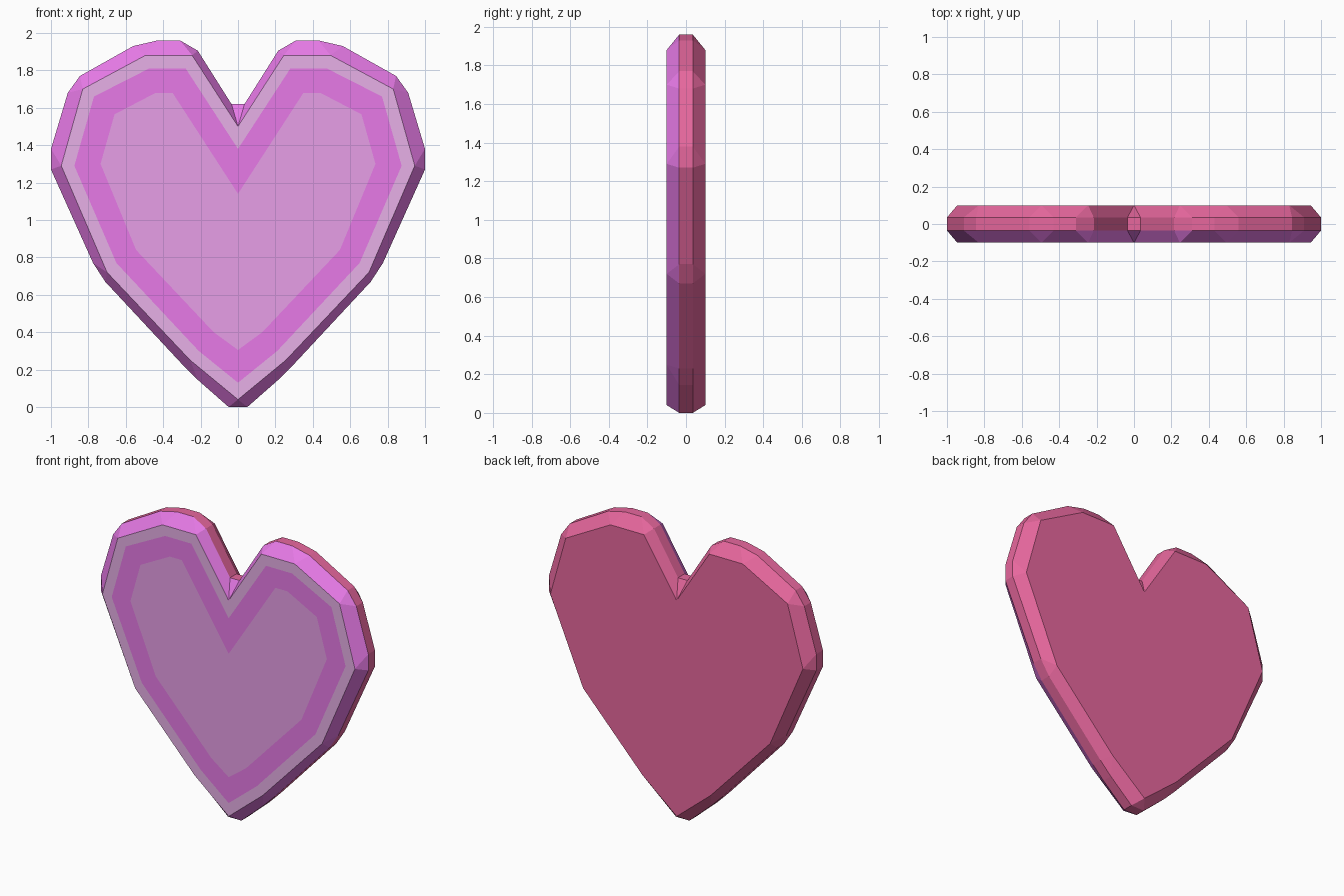
import bpy, bmesh

if "Cube" in bpy.data.objects:
    bpy.data.objects.remove(bpy.data.objects["Cube"])

def material(name, rgb):
    m = bpy.data.materials.new(name)
    m.diffuse_color = (*rgb, 1)
    m.use_nodes = True
    m.node_tree.nodes["Principled BSDF"].inputs["Base Color"].default_value = m.diffuse_color
    return m

mats = [material("rose pink", (0.8, 0.137, 0.341)),
        material("orchid", (0.8, 0.195, 0.8)),
        material("pale mauve", (0.8, 0.434, 0.8)),
        material("soft lilac", (0.8, 0.346, 0.8))]
PINK, ORCHID, PALE, LILAC = range(4)

# Right-hand halves (x, z), running from the notch down to the tip
RIM = [(0, 1.5), (.245, 1.88), (.495, 1.88), (.83, 1.70), (.945, 1.29),
       (.70, .72), (.255, .25), (0, .04)]
BAND_OUT = [(0, 1.38), (.28, 1.81), (.475, 1.81), (.77, 1.66), (.875, 1.29),
            (.65, .77), (.21, .30), (0, .13)]
BAND_IN = [(0, 1.14), (.35, 1.68), (.44, 1.68), (.66, 1.565), (.735, 1.30),
           (.545, .84), (.13, .40), (0, .305)]
# Outermost outline: every rim corner is chamfered into two points
GIRDLE = [(.035, 1.62), (.215, 1.905), (.31, 1.96), (.43, 1.96), (.56, 1.93),
          (.845, 1.77), (.91, 1.68), (1, 1.38), (1, 1.27), (.775, .77),
          (.71, .67), (.30, .23), (.215, .145), (.05, 0)]

def mirrored(half):
    return half + [(-x, z) for x, z in reversed(half) if x > 0]

bm = bmesh.new()

def loop(half, y):
    return [bm.verts.new((x, y, z)) for x, z in mirrored(half)]

def face(verts, mat):
    bm.faces.new(verts).material_index = mat

def bridge(a, b, mat):
    for i in range(len(a)):
        j = (i + 1) % len(a)
        face((a[i], a[j], b[j], b[i]), mat)

def bevel(rim, girdle, mat):
    # one quad per rim edge, one triangle per rim corner
    n = len(rim)
    for i in range(n):
        a, b = girdle[2 * i - 1], girdle[2 * i]
        c = girdle[(2 * i + 1) % (2 * n)]
        face((rim[i], a, b), mat)
        face((rim[i], b, c, rim[(i + 1) % n]), mat)

front, back = loop(RIM, -.1), loop(RIM, .1)
g_front, g_back = loop(GIRDLE, -.035), loop(GIRDLE, .035)
outer, inner = loop(BAND_OUT, -.1), loop(BAND_IN, -.1)

# Front: pale border, orchid band, lilac centre
bridge(front, outer, PALE)
bridge(outer, inner, ORCHID)
face(inner, LILAC)
# Bevels, side wall and back
bevel(front, g_front, ORCHID)
bridge(g_front, g_back, PINK)
bevel(back, g_back, PINK)
face(back, PINK)

bmesh.ops.recalc_face_normals(bm, faces=bm.faces)
mesh = bpy.data.meshes.new("heart_gem")
bm.to_mesh(mesh)
bm.free()
for m in mats:
    mesh.materials.append(m)
bpy.context.collection.objects.link(bpy.data.objects.new("heart_gem", mesh))
